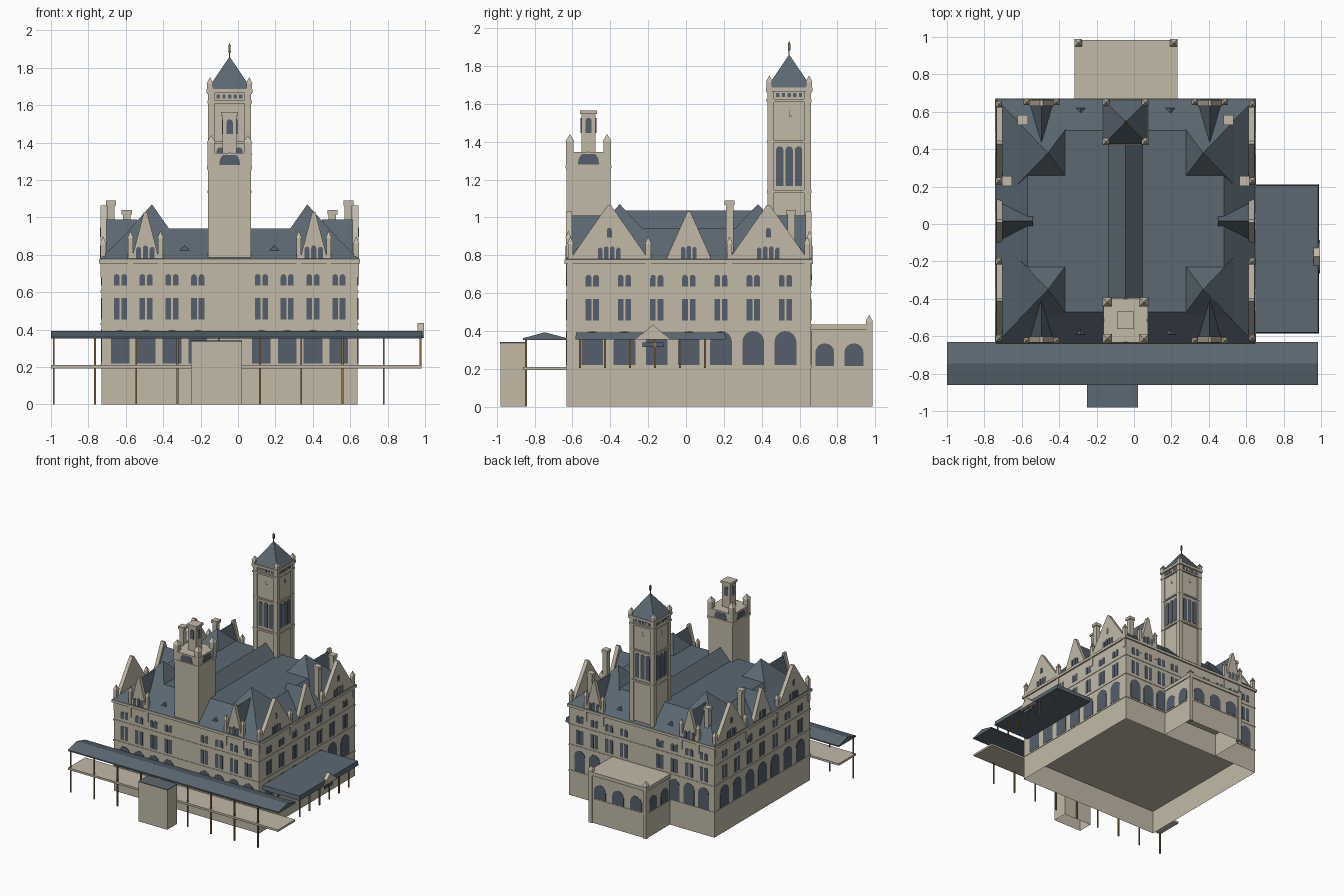
import bpy, bmesh
from math import pi, sin, cos

if "Cube" in bpy.data.objects:
    bpy.data.objects.remove(bpy.data.objects["Cube"])


def material(name, rgb):
    m = bpy.data.materials.new(name)
    m.use_nodes = True
    m.diffuse_color = (*rgb, 1)
    m.node_tree.nodes["Principled BSDF"].inputs["Base Color"].default_value = (*rgb, 1)
    return m


stone = material("limestone", (0.54, 0.49, 0.39))
slate = material("slate", (0.105, 0.14, 0.17))
glass = material("dark_glass", (0.09, 0.115, 0.15))
bronze = material("bronze", (0.27, 0.17, 0.06))


class Part:
    """Collects solids into one flat-shaded object."""
    def __init__(self, name, mat):
        self.name, self.mat, self.bm = name, mat, bmesh.new()

    def loft(self, r0, z0, r1, z1, bottom=True):
        # rectangles are (x0, x1, y0, y1)
        rings = []
        for (a, b, c, d), z in ((r0, z0), (r1, z1)):
            rings.append([self.bm.verts.new((x, y, z)) for x, y in ((a, c), (b, c), (b, d), (a, d))])
        lo, hi = rings
        for i in range(4):
            j = (i + 1) % 4
            self.bm.faces.new((lo[i], lo[j], hi[j], hi[i]))
        self.bm.faces.new(hi)
        if bottom:
            self.bm.faces.new(lo[::-1])
        return self

    def box(self, x0, x1, y0, y1, z0, z1, bottom=True):
        r = (x0, x1, y0, y1)
        return self.loft(r, z0, r, z1, bottom)

    def post(self, x, y, w, z0, z1, tip=0):
        # square post with an optional pyramid cap
        self.box(x - w, x + w, y - w, y + w, z0, z1)
        if tip:
            c = w * 1.25
            self.loft((x - c, x + c, y - c, y + c), z1, (x, x, y, y), z1 + tip)
        return self

    def prism(self, frame, pts, d0, d1):
        back = [self.bm.verts.new(frame(u, z, d0)) for u, z in pts]
        front = [self.bm.verts.new(frame(u, z, d1)) for u, z in pts]
        n = len(pts)
        self.bm.faces.new(back[::-1])
        self.bm.faces.new(front)
        for i in range(n):
            j = (i + 1) % n
            self.bm.faces.new((back[i], back[j], front[j], front[i]))
        return self

    def window(self, frame, u, w, z0, z1, arched=True):
        h = w / 2
        if arched:
            pts = [(u - h, z0), (u + h, z0)]
            pts += [(u + h * cos(pi * k / 8), z1 - h + h * sin(pi * k / 8)) for k in range(9)]
        else:
            pts = [(u - h, z0), (u + h, z0), (u + h, z1), (u - h, z1)]
        return self.prism(frame, pts, -0.003, 0.003)

    def done(self):
        bmesh.ops.remove_doubles(self.bm, verts=self.bm.verts, dist=1e-5)
        bmesh.ops.dissolve_degenerate(self.bm, edges=self.bm.edges, dist=1e-5)
        bmesh.ops.recalc_face_normals(self.bm, faces=self.bm.faces)
        me = bpy.data.meshes.new(self.name)
        self.bm.to_mesh(me)
        me.materials.append(self.mat)
        ob = bpy.data.objects.new(self.name, me)
        bpy.context.collection.objects.link(ob)


def wall(cx, cy, turn, off):
    """Wall frame: u along the wall, z up, d outwards; turn 0 faces -y."""
    c, s = ((1, 0), (0, 1), (-1, 0), (0, -1))[turn]
    return lambda u, z, d: (cx + c * u + s * (off + d), cy + s * u - c * (off + d), z)


def grow(r, g):
    return (r[0] - g, r[1] + g, r[2] - g, r[3] + g)


CX, CY, HX, HY = -0.045, 0.015, 0.685, 0.645
BODY = (CX - HX, CX + HX, CY - HY, CY + HY)
EAVE, FLAT = 0.77, 0.94
walls = [wall(CX, CY, t, HX if t % 2 else HY) for t in range(4)]

# main block, inner floor and string courses
Part("main_block", stone).box(*BODY, 0, EAVE, bottom=False).done()
Part("ground_floor_plate", stone).box(*grow(BODY, -0.005), 0.30, 0.31).done()
bands = Part("string_courses", stone)
for z, t, g in ((0.205, 0.012, 0.004), (0.425, 0.012, 0.004), (0.6, 0.01, 0.004), (0.755, 0.022, 0.012)):
    bands.box(*grow(BODY, g), z, z + t)
bands.done()

# main windows
panes = Part("main_windows", glass)
for t, f in enumerate(walls):
    side = t % 2
    cols = [(k - 3) * 0.17 for k in range(7)] if side else [s * (0.17 + 0.138 * k) for s in (-1, 1) for k in range(4)]
    for u in cols:
        panes.window(f, u, 0.115 if side else 0.1, 0.22, 0.4)
        for e in (-0.02, 0.02):
            panes.window(f, u + e, 0.03, 0.455, 0.57, False)
            panes.window(f, u + e, 0.03, 0.635, 0.697)
panes.done()

# main roof with raised monitor
roof = Part("main_roof", slate)
roof.loft(grow(BODY, 0.01), EAVE + 0.005, grow(BODY, -0.16), FLAT)
roof.prism(wall(CX, CY, 0, 0), [(-0.1, FLAT - 0.01), (0.1, FLAT - 0.01), (0, 1.035)], -0.48, 0.45)
roof.done()

# corner pavilion roofs
pav = Part("pavilion_roofs", slate)
for sx in (-1, 1):
    for sy in (-1, 1):
        ox, oy = CX + sx * HX, CY + sy * HY
        ax, ay = ox - sx * 0.27, oy - sy * 0.28
        ix, iy = ax - sx * 0.21, ay - sy * 0.28
        base = (min(ox, ix), max(ox, ix), min(oy, iy), max(oy, iy))
        pav.loft(base, EAVE, (ax, ax, ay, ay), 1.07)
pav.done()

# gables with pinnacles, lancets and dormer roofs
gables, pins = Part("gable_walls", stone), Part("pinnacles", stone)
lancets, dormers = Part("gable_windows", glass), Part("dormer_roofs", slate)


def gable(f, u, half, peak, depth, count, pitch, roof_peak):
    gables.prism(f, [(u - half, EAVE), (u + half, EAVE), (u + half, EAVE + 0.02),
                     (u + 0.008, peak), (u - 0.008, peak), (u - half, EAVE + 0.02)], -0.028, 0.004)
    if depth:
        dormers.prism(f, [(u - half, EAVE), (u + half, EAVE), (u, roof_peak)], -depth, -0.028)
    g = lambda a, z, d: f(a, z, d + 0.004)
    for k in range(count):
        v = (k - (count - 1) / 2) * pitch
        lancets.window(g, u + v, pitch * 0.75, 0.78, 0.85 - abs(v) * 0.2)


for t, f in enumerate(walls):
    if t % 2:
        for u in (-0.42, 0.42):
            gable(f, u, 0.2, 1.065, 0, 4, 0.032, 0)
            lancets.window(lambda a, z, d: f(a, z, d + 0.004), u, 0.026, 0.895, 0.945)
            for e in (-0.205, 0.205):
                x, y, _ = f(u + e, 0, -0.008)
                pins.post(x, y, 0.014, 0.68, 0.86, 0.04)
        gable(f, 0, 0.115, 1.03, 0.19, 3, 0.03, 0.99)
    else:
        for u in (-0.45, 0.45):
            gable(f, u, 0.07, 1.03, 0.28, 3, 0.036, 1.01)
            for e in (-0.08, 0.08):
                x, y, _ = f(u + e, 0, -0.008)
                pins.post(x, y, 0.013, 0.67, 0.89, 0.04)
        for u in (-0.24, 0.24):
            dormers.prism(f, [(u - 0.03, 0.82), (u + 0.03, 0.82), (u, 0.85)], -0.1, -0.04)
for p in (gables, pins, lancets, dormers):
    p.done()

# chimneys
chim = Part("chimneys", stone)
for s in (-1, 1):
    for dx, y, top in ((0.55, 0.555, 1.04), (0.635, 0.23, 1.09)):
        x = CX + s * dx
        chim.post(x, y, 0.02, EAVE, top).post(x, y, 0.027, top - 0.025, top)
chim.done()

# front tower
FY, TW = -0.515, 0.115
tower = (CX - TW, CX + TW, FY - TW, FY + TW)
ft = Part("front_tower", stone)
ft.box(*tower, EAVE - 0.02, 1.34).box(*grow(tower, 0.006), 1.26, 1.275)
ft.box(*grow(tower, 0.004), 1.335, 1.345)
ft.post(CX, FY, 0.038, 1.34, 1.55).post(CX, FY, 0.046, 1.545, 1.565)
for sx in (-1, 1):
    for sy in (-1, 1):
        ft.post(CX + sx * 0.098, FY + sy * 0.098, 0.02, 1.25, 1.4, 0.04)
ft.done()
fw = Part("front_tower_windows", glass)
for t in range(4):
    fw.window(wall(CX, FY, t, TW), 0, 0.11, 1.28, 1.347)
    fw.window(wall(CX, FY, t, 0.038), 0, 0.034, 1.445, 1.525)
fw.done()

# rear clock tower
RY, PW = 0.545, 0.105
clock = (CX - PW, CX + PW, RY - PW, RY + PW)
rt = Part("clock_tower", stone)
rt.box(*clock, EAVE - 0.02, 1.68)
for z, t, g in ((1.13, 0.015, 0.013), (1.395, 0.012, 0.011), (1.61, 0.015, 0.014), (1.665, 0.022, 0.018)):
    rt.box(*grow(clock, g), z, z + t)
for sx in (-1, 1):
    for sy in (-1, 1):
        rt.post(CX + sx * 0.097, RY + sy * 0.097, 0.018, EAVE - 0.02, 1.68)
        rt.post(CX + sx * 0.105, RY + sy * 0.105, 0.015, 1.66, 1.715, 0.035)
rt.done()
cw = Part("clock_tower_windows", glass)
for t in range(4):
    f = wall(CX, RY, t, PW)
    for k in (-1, 0, 1):
        cw.window(f, k * 0.05, 0.038, 1.165, 1.375)
    for k in range(-2, 3):
        cw.window(f, k * 0.03, 0.018, 1.635, 1.657, False)
    cw.window(f, 0, 0.004, 1.535, 1.565, False)
    cw.window(f, 0.008, 0.016, 1.533, 1.537, False)
cw.done()
Part("clock_tower_roof", slate).loft(grow(clock, 0.012), 1.687, (CX, CX, RY, RY), 1.86).done()
fin = Part("finial", bronze).post(CX, RY, 0.003, 1.84, 1.9)
fin.loft((CX, CX, RY, RY), 1.87, (CX - 0.008, CX + 0.008, RY - 0.008, RY + 0.008), 1.89)
fin.post(CX, RY, 0.006, 1.89, 1.915, 0.018).done()

# rear porch
porch = Part("rear_porch", stone).box(-0.31, 0.225, 0.65, 0.975, 0, 0.43, bottom=False)
porch.box(-0.318, 0.233, 0.66, 0.985, 0.405, 0.435).box(-0.314, 0.229, 0.66, 0.979, 0.2, 0.21)
for x in (-0.298, 0.213):
    porch.post(x, 0.968, 0.016, 0, 0.45, 0.035)
porch.done()
pw = Part("porch_windows", glass)
for u in (-0.17, 0, 0.17):
    pw.window(wall(-0.0425, 0.975, 2, 0), u, 0.11, 0.215, 0.335)
for t in (1, 3):
    f = wall(-0.0425, 0.81, t, 0.2675)
    for u in (-0.077, 0.077):
        pw.window(f, u, 0.1, 0.215, 0.335)
pw.done()

# front platform, canopy and kiosk
Part("front_platform", stone).box(-1, 0.98, -0.86, -0.63, 0.193, 0.21).done()
Part("front_canopy", slate).prism(
    wall(0, 0, 1, 0), [(-0.86, 0.352), (-0.63, 0.352), (-0.63, 0.362), (-0.745, 0.393), (-0.86, 0.362)], -1, 0.985).done()
posts = Part("canopy_posts", bronze)
for k in range(9):
    posts.post(-0.985 + 0.2205 * k, -0.845, 0.005, 0, 0.355)
Part("kiosk", stone).box(-0.25, 0.02, -0.98, -0.85, 0, 0.335, bottom=False).done()
Part("kiosk_roof", slate).box(-0.252, 0.022, -0.982, -0.848, 0.335, 0.342).done()

# side canopy with small gable and sign
Part("side_canopy", slate).loft((0.64, 0.99, -0.585, 0.21), 0.355, (0.64, 0.985, -0.58, 0.205), 0.393).done()
for k in range(6):
    posts.post(0.975, -0.56 + 0.132 * k, 0.005, 0.205, 0.36)
posts.done()
side = wall(0.96, -0.175, 1, 0)
Part("canopy_gable", stone).prism(side, [(-0.09, 0.355), (0.09, 0.355), (0, 0.435)], 0, 0.034).done()
Part("sign_plate", glass).prism(side, [(-0.055, 0.315), (0.055, 0.315), (0.055, 0.34), (-0.055, 0.34)], 0.01, 0.018).done()
